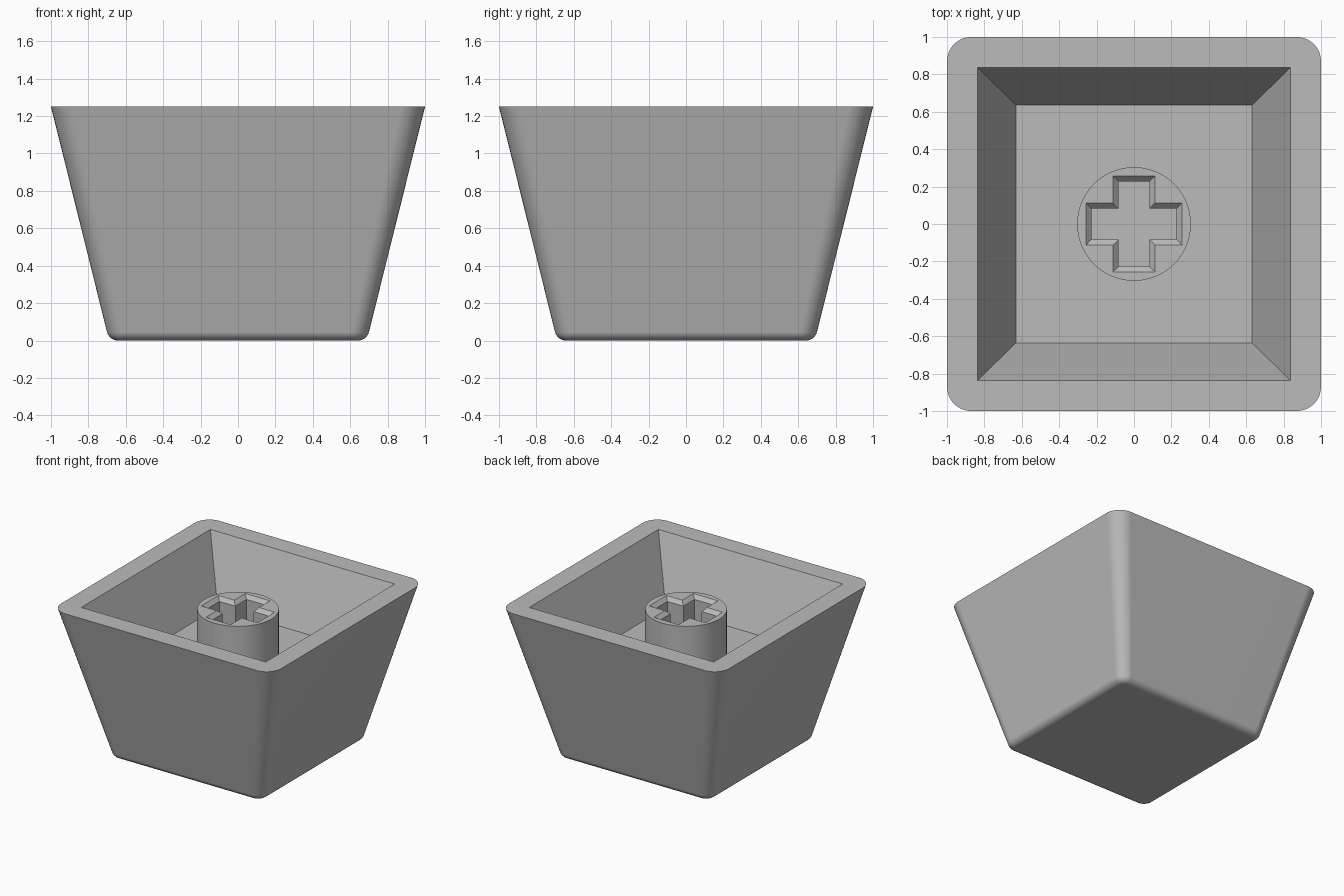
import bpy, bmesh, math

if "Cube" in bpy.data.objects:
    bpy.data.objects.remove(bpy.data.objects["Cube"])

TOP, FLOOR, POST_TOP = 1.25, 0.74, 1.14
grey = bpy.data.materials.new("grey plastic")
grey.diffuse_color = (0.5, 0.5, 0.5, 1)
grey.use_nodes = True
grey.node_tree.nodes["Principled BSDF"].inputs["Base Color"].default_value = grey.diffuse_color


def rounded_square(half, radius, z, n=8):
    """Ring of points, n+1 per corner, counter-clockwise."""
    pts = []
    for q in range(4):
        mid = math.radians(45 + 90 * q)
        cx = math.copysign(half - radius, math.cos(mid))
        cy = math.copysign(half - radius, math.sin(mid))
        for k in range(n + 1):
            a = math.radians(90 * (q + k / n))
            pts.append((cx + radius * math.cos(a), cy + radius * math.sin(a), z))
    return pts


def ring(bm, pts):
    return [bm.verts.new(p) for p in pts]


def bridge(bm, a, b):
    n = len(a)
    for i in range(n):
        j = (i + 1) % n
        bm.faces.new((a[i], a[j], b[j], b[i]))


def finish(bm, name):
    bmesh.ops.recalc_face_normals(bm, faces=bm.faces)
    mesh = bpy.data.meshes.new(name)
    bm.to_mesh(mesh)
    bm.free()
    mesh.materials.append(grey)
    ob = bpy.data.objects.new(name, mesh)
    bpy.context.collection.objects.link(ob)
    bpy.ops.object.select_all(action='DESELECT')
    ob.select_set(True)
    bpy.context.view_layer.objects.active = ob
    bpy.ops.object.shade_smooth_by_angle(angle=math.radians(30))
    return ob


# Tapered shell: filleted base, sloping walls, flat rim, square cavity
bm = bmesh.new()
fillet, base, slope = 0.06, 0.689, 0.249
tilt = math.atan(slope)
centre = base + slope * fillet - fillet / math.cos(tilt)
rings = []
for k in range(7):
    a = math.pi / 2 + (tilt - math.pi / 2) * k / 6
    half = centre + fillet * math.cos(a)
    inset = fillet * (math.cos(tilt) - math.cos(a))
    rings.append(ring(bm, rounded_square(half, 0.09 - inset, fillet * (1 - math.sin(a)))))
rings.append(ring(bm, rounded_square(1, 0.13, TOP)))
for lower, upper in zip(rings, rings[1:]):
    bridge(bm, lower, upper)
bm.faces.new(rings[0])

signs = [(1, 1), (-1, 1), (-1, -1), (1, -1)]
mouth = ring(bm, [(0.838 * x, 0.838 * y, TOP) for x, y in signs])
well = ring(bm, [(0.63 * x, 0.635 * y, FLOOR) for x, y in signs])
rim = rings[-1]
per = len(rim) // 4
for i in range(len(rim)):
    j = (i + 1) % len(rim)
    p, q = mouth[i // per], mouth[j // per]
    bm.faces.new((rim[i], rim[j], p) if p is q else (rim[i], rim[j], q, p))
bridge(bm, mouth, well)
bm.faces.new(well)
shell = finish(bm, "shell")
shell.modifiers.new("even shading", 'WEIGHTED_NORMAL').keep_sharp = True

# Round post with a chamfered cross socket
def cross(length, width, z):
    pts = []
    for q in range(4):
        c, s = [(1, 0), (0, 1), (-1, 0), (0, -1)][q]
        for x, y in ((length, -width), (length, width), (width, width)):
            pts.append((c * x - s * y, s * x + c * y, z))
    return pts


def circle(radius, z, n=64):
    return [(radius * math.cos(2 * math.pi * i / n),
             radius * math.sin(2 * math.pi * i / n), z) for i in range(n)]


bm = bmesh.new()
foot = ring(bm, circle(0.304, FLOOR))
lip = ring(bm, circle(0.304, POST_TOP))
bridge(bm, foot, lip)
socket = [ring(bm, cross(0.256, 0.112, POST_TOP)),
          ring(bm, cross(0.228, 0.083, POST_TOP - 0.03)),
          ring(bm, cross(0.228, 0.083, FLOOR))]
bridge(bm, socket[0], socket[1])
bridge(bm, socket[1], socket[2])
edges = [bm.edges.get((r[i - 1], r[i])) for r in (lip, socket[0]) for i in range(len(r))]
bmesh.ops.triangle_fill(bm, use_beauty=True, use_dissolve=False, edges=edges)
finish(bm, "socket_post")
